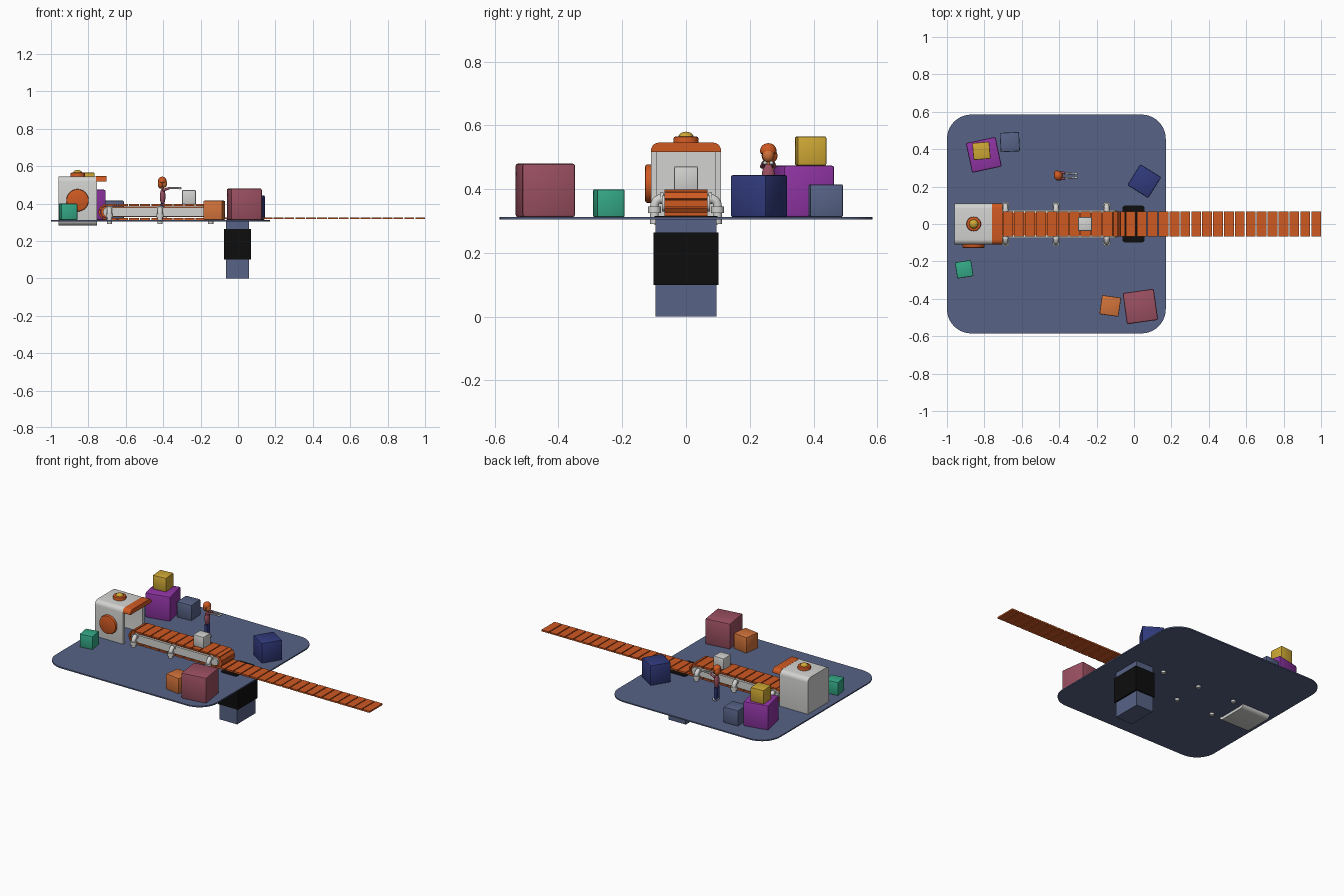
import bpy, bmesh, math
from mathutils import Vector, Matrix

if "Cube" in bpy.data.objects:
    bpy.data.objects.remove(bpy.data.objects["Cube"])


def material(name, r, g, b):
    m = bpy.data.materials.new(name)
    m.use_nodes = True
    m.diffuse_color = (r, g, b, 1)
    node = next(n for n in m.node_tree.nodes if n.type == "BSDF_PRINCIPLED")
    node.inputs["Base Color"].default_value = (r, g, b, 1)
    node.inputs["Roughness"].default_value = 0.6
    return m


SLATE = material("slate blue", .095, .125, .24)
BLACK = material("black", .004, .004, .004)
ORANGE = material("orange", .62, .1, .016)
WHITE = material("off white", .65, .65, .64)
TEAL = material("teal", .035, .4, .24)
BURGUNDY = material("burgundy", .33, .08, .12)
NAVY = material("navy", .03, .042, .2)
PURPLE = material("purple", .28, .035, .37)
YELLOW = material("yellow", .62, .39, .035)
TAN = material("light orange", .64, .17, .042)


def finish(name, bm, mat, smooth=True):
    bmesh.ops.recalc_face_normals(bm, faces=bm.faces[:])
    me = bpy.data.meshes.new(name)
    bm.to_mesh(me)
    bm.free()
    ob = bpy.data.objects.new(name, me)
    bpy.context.collection.objects.link(ob)
    me.materials.append(mat)
    if smooth:
        bpy.ops.object.select_all(action="DESELECT")
        bpy.context.view_layer.objects.active = ob
        ob.select_set(True)
        bpy.ops.object.shade_smooth_by_angle(angle=math.radians(40))
    return ob


def bevel_along(bm, axis, radius, segments=5, test=lambda e: True):
    """Round the edges that run along one axis (all edges when axis is None)."""
    def runs(e):
        d = (e.verts[0].co - e.verts[1].co).normalized()
        return axis is None or abs(d[axis]) > .99
    edges = [e for e in bm.edges if runs(e) and test(e)]
    bmesh.ops.bevel(bm, geom=edges, offset=radius, segments=segments,
                    profile=.5, affect="EDGES")


def box_mesh(lo, hi):
    bm = bmesh.new()
    lo, hi = Vector(lo), Vector(hi)
    bmesh.ops.create_cube(bm, size=1, matrix=Matrix.Translation((lo + hi) / 2)
                          @ Matrix.Diagonal((*(hi - lo), 1)))
    return bm


def box(name, lo, hi, mat, axis=None, radius=0, segments=5, test=lambda e: True):
    bm = box_mesh(lo, hi)
    if radius:
        bevel_along(bm, axis, radius, segments, test)
    return finish(name, bm, mat)


def cylinder(name, a, b, r, mat, r2=None, sides=20, rim=0):
    a, b = Vector(a), Vector(b)
    turn = (b - a).to_track_quat("Z", "Y").to_matrix().to_4x4()
    bm = bmesh.new()
    bmesh.ops.create_cone(bm, cap_ends=True, segments=sides, radius1=r,
                          radius2=r if r2 is None else r2, depth=(b - a).length)
    if rim:
        bmesh.ops.bevel(bm, geom=[e for e in bm.edges if all(v.co.z > 0 for v in e.verts)],
                        offset=rim, segments=2, profile=.5, affect="EDGES")
    bm.transform(Matrix.Translation((a + b) / 2) @ turn)
    return finish(name, bm, mat)


def ball(name, centre, radii, mat, floor=None):
    bm = bmesh.new()
    bmesh.ops.create_uvsphere(bm, u_segments=16, v_segments=10, radius=1)
    bm.transform(Matrix.Translation(centre) @ Matrix.Diagonal((*radii, 1)))
    if floor is not None:
        for v in bm.verts:
            v.co.z = max(v.co.z, floor)
    return finish(name, bm, mat)


def tube(name, points, radius, mat):
    cu = bpy.data.curves.new(name, "CURVE")
    cu.dimensions = "3D"
    cu.bevel_depth, cu.bevel_resolution, cu.use_fill_caps = radius, 3, True
    sp = cu.splines.new("POLY")
    sp.points.add(len(points) - 1)
    for p, co in zip(sp.points, points):
        p.co = (*co, 1)
    bm = bmesh.new()
    temp = bpy.data.objects.new(name + " path", cu)
    bpy.context.collection.objects.link(temp)
    bm.from_mesh(temp.to_mesh())
    bpy.data.objects.remove(temp)
    return finish(name, bm, mat)


def crate(name, x, y, z, size, degrees, mat):
    h = size / 2
    ob = box(name, (-h, -h, 0), (h, h, size), mat, radius=size * .05, segments=2)
    ob.location = (x, y, z)
    ob.rotation_euler.z = math.radians(degrees)


# Floor plate and its column
FLOOR = .312
box("platform", (-1, -.585, .304), (.17, .585, FLOOR), SLATE, 2, .13, 10)
box("column", (-.065, -.096, 0), (.06, .096, .306), SLATE)
box("column_sleeve", (-.075, -.102, .1), (.07, .102, .264), BLACK)
box("floor_slot", (-.062, -.098, FLOOR - .004), (.057, .098, FLOOR + .003), BLACK, 2, .015)

# Machine housing, hollowed from its open +x end
bm = box_mesh((-.96, -.11, .283), (-.755, .11, .545))
bevel_along(bm, 0, .028)
mouth = max(bm.faces, key=lambda f: f.calc_center_median().x)
bmesh.ops.inset_region(bm, faces=[mouth], thickness=.018)
out = bmesh.ops.extrude_face_region(bm, geom=[mouth])["geom"]
bmesh.ops.translate(bm, vec=(-.17, 0, 0), verts=[g for g in out if isinstance(g, bmesh.types.BMVert)])
if mouth.is_valid:
    bmesh.ops.delete(bm, geom=[mouth], context="FACES_ONLY")
finish("machine_housing", bm, WHITE)

box("machine_hood", (-.758, -.11, .517), (-.703, .11, .546), ORANGE, 0, .026, 5,
    lambda e: e.verts[0].co.z > .53)
cylinder("side_dial", (-.858, -.105, .417), (-.858, -.128, .417), .06, ORANGE, sides=32, rim=.006)
cylinder("lamp_base", (-.857, 0, .54), (-.857, 0, .565), .039, ORANGE, sides=28, rim=.006)
ball("lamp", (-.857, 0, .56), (.025, .025, .02), YELLOW)

# Conveyor: side rails, end rollers and slats running round the loop
X0, X1, ZC, R = -.703, -.112, .355, .037
for side in (-1, 1):
    y = side * .067
    box("conveyor_rail", (X0 - .018, y - .008, ZC - .025), (X1 + .018, y + .008, ZC + .025),
        WHITE, 1, .022)
for x in (X0, X1):
    cylinder("end_roller", (x, -.062, ZC), (x, .062, ZC), .031, ORANGE)
box("conveyor_bed", (X0, -.06, ZC - .028), (X1, .06, ZC + .028), ORANGE)


def slat(centre, length, angle):
    ob = box("belt_slat", (-length / 2, -.068, -.005), (length / 2, .068, .005), ORANGE)
    ob.location = centre
    ob.rotation_euler.y = angle


count = 10
pitch = (X1 - X0) / count
for i in range(count):
    for s in (-1, 1):
        slat((X0 + pitch * (i + .5), 0, ZC + s * R), pitch - .006, 0)
for k in range(5):
    a = math.pi * (k + .5) / 5
    for x, s in ((X0, -1), (X1, 1)):
        slat((x + s * R * math.sin(a), 0, ZC + R * math.cos(a)), .023, s * a)

# Long flat run of slats beyond the conveyor
step = .0583
for i in range(19):
    slat((1 - step * (i + .5) + .003, 0, .321), step - .006, 0)

# Bent pipe legs, three on each side
for x in (-.687, -.417, -.146):
    for side in (-1, 1):
        bend = [(x, side * (.075 + .024 * math.sin(t)), .347 + .024 * math.cos(t))
                for t in (math.pi / 2 * k / 5 for k in range(6))]
        tube("pipe_leg", [(x, side * .06, .371)] + bend + [(x, side * .099, .291)], .014, WHITE)
        cylinder("leg_flange", (x, side * .099, .325), (x, side * .099, .346), .02, WHITE)
        cylinder("rail_flange", (x, side * .07, .371), (x, side * .081, .371), .018, WHITE)

# Crates around the platform
crate("carried_crate", -.262, 0, .397, .074, 0, WHITE)
crate("teal_crate", -.908, -.242, FLOOR, .087, 9, TEAL)
crate("small_orange_crate", -.127, -.438, FLOOR, .103, -8, TAN)
crate("large_burgundy_crate", .034, -.441, FLOOR, .168, 8, BURGUNDY)
crate("navy_crate", .055, .229, FLOOR, .132, -32, NAVY)
crate("purple_crate", -.803, .37, FLOOR, .162, 12, PURPLE)
crate("yellow_crate", -.816, .391, FLOOR + .162, .091, 5, YELLOW)
crate("slate_crate", -.664, .438, FLOOR, .103, 3, SLATE)

# Worker standing beside the belt, reaching forward
PX, PY = -.403, .258
for side in (-1, 1):
    y = PY + side * .011
    cylinder("worker_leg", (PX, y, .32), (PX, y, .4), .009, NAVY, r2=.011, sides=12)
    ball("worker_boot", (PX + .006, y, .321), (.017, .009, .012), WHITE, FLOOR)
    cylinder("worker_sleeve", (PX, PY + side * .019, .47), (PX + .035, PY + side * .014, .482),
             .007, BURGUNDY, sides=10)
    cylinder("worker_forearm", (PX + .035, PY + side * .014, .482), (PX + .088, PY + side * .01, .482),
             .005, WHITE, sides=10)
    ball("worker_hand", (PX + .092, PY + side * .01, .482), (.01, .007, .006), WHITE)
ball("worker_torso", (PX, PY, .437), (.015, .021, .045), BURGUNDY)
cylinder("worker_neck", (PX, PY, .47), (PX, PY, .495), .007, TAN, sides=10)
ball("worker_head", (PX + .006, PY, .507), (.018, .019, .023), TAN)
ball("worker_hair", (PX - .002, PY, .52), (.023, .026, .024), ORANGE, .51)
ball("worker_hair_back", (PX - .01, PY + .004, .505), (.016, .025, .025), ORANGE)
